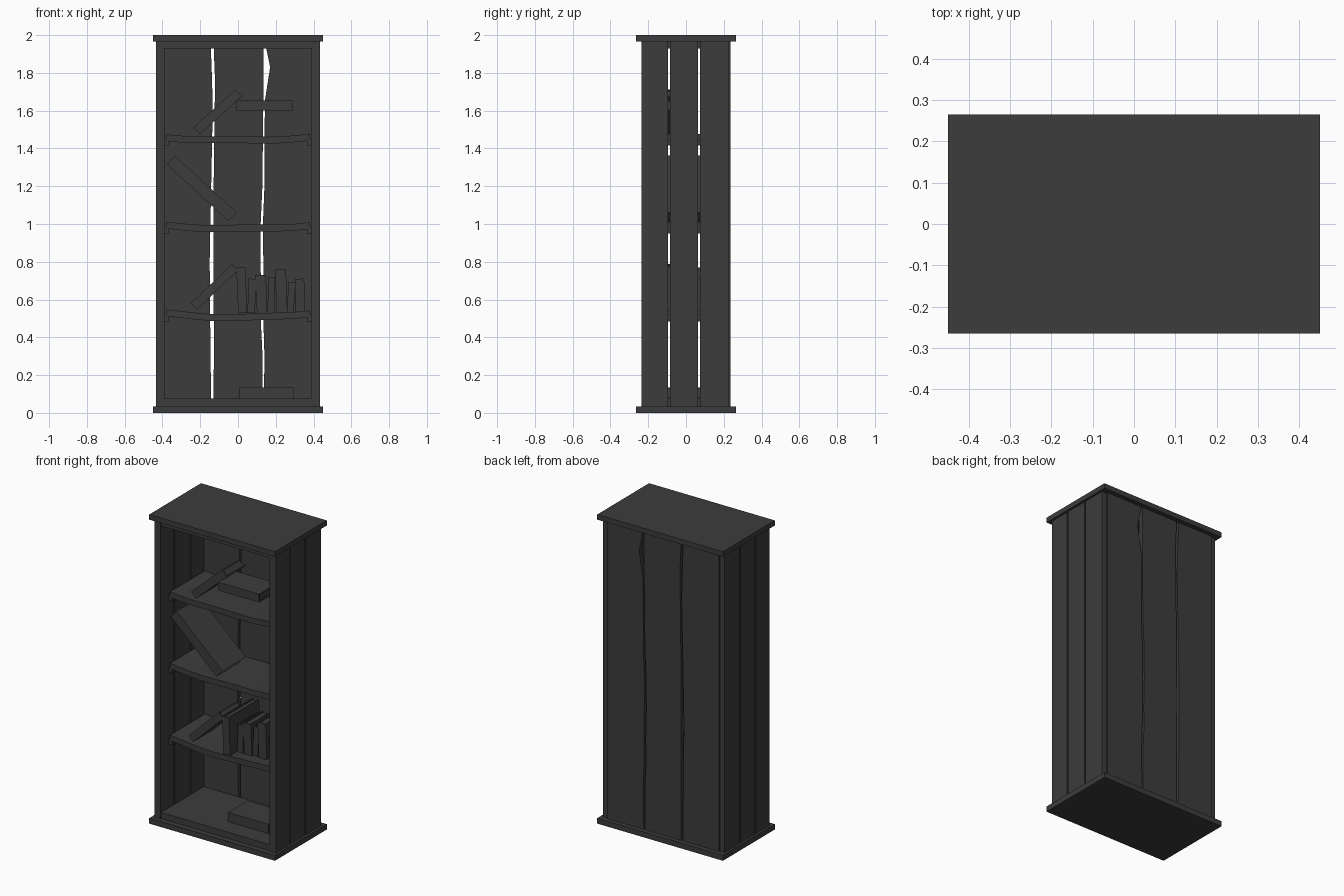
import bpy, bmesh, math
from mathutils import Matrix, Vector

if "Cube" in bpy.data.objects:
    bpy.data.objects.remove(bpy.data.objects["Cube"], do_unlink=True)

charcoal = bpy.data.materials.new("charcoal")
charcoal.use_nodes = True
COLOUR = (0.045, 0.045, 0.045, 1)
charcoal.diffuse_color = COLOUR
charcoal.node_tree.nodes["Principled BSDF"].inputs["Base Color"].default_value = COLOUR


def finish(name, bm):
    bmesh.ops.recalc_face_normals(bm, faces=bm.faces)
    mesh = bpy.data.meshes.new(name)
    bm.to_mesh(mesh)
    bm.free()
    mesh.materials.append(charcoal)
    obj = bpy.data.objects.new(name, mesh)
    bpy.context.collection.objects.link(obj)
    return obj


def add_box(bm, lo, hi):
    lo, hi = Vector(lo), Vector(hi)
    m = Matrix.Translation((lo + hi) / 2) @ Matrix.Diagonal((hi - lo).to_4d())
    bmesh.ops.create_cube(bm, size=1, matrix=m)


def box(name, lo, hi):
    bm = bmesh.new()
    add_box(bm, lo, hi)
    return finish(name, bm)


def prism(name, outline, y0, y1):
    """Extrude an x-z outline along y."""
    bm = bmesh.new()
    face = bm.faces.new([bm.verts.new((x, y0, z)) for x, z in outline])
    out = bmesh.ops.extrude_face_region(bm, geom=[face])["geom"]
    verts = [v for v in out if isinstance(v, bmesh.types.BMVert)]
    bmesh.ops.translate(bm, verts=verts, vec=(0, y1 - y0, 0))
    return finish(name, bm)


def book(name, x, z, thick, length, y0, y1, angle):
    """Hardback centred at x, z; long axis tilted by angle, spine to the front."""
    bm = bmesh.new()
    t, l, c, inset = thick / 2, length / 2, 0.007, 0.008
    add_box(bm, (-l, y0, -t), (l, y1, -t + c))
    add_box(bm, (-l, y0, t - c), (l, y1, t))
    add_box(bm, (-l, y0, -t + c), (l, y0 + c, t - c))
    add_box(bm, (-l + inset, y0 + c, -t + c), (l - inset, y1 - inset, t - c))
    m = Matrix.Translation((x, 0, z)) @ Matrix.Rotation(-math.radians(angle), 4, 'Y')
    bmesh.ops.transform(bm, matrix=m, verts=bm.verts)
    return finish(name, bm)


# Case: overhanging slabs and the inner floor and ceiling
box("base_slab", (-0.45, -0.265, 0), (0.45, 0.265, 0.035))
box("top_slab", (-0.45, -0.265, 1.967), (0.45, 0.265, 2))
box("floor_board", (-0.39, -0.23, 0.035), (0.39, 0.21, 0.075))
box("ceiling_board", (-0.39, -0.23, 1.93), (0.39, 0.21, 1.967))

# Side planks with narrow gaps
for side, s in (("left", 1), ("right", -1)):
    for i, (a, b) in enumerate(((-0.235, -0.095), (-0.086, 0.064), (0.075, 0.226))):
        xs = sorted((s * 0.39, s * 0.435))
        box(f"{side}_side_plank_{i + 1}", (xs[0], a, 0.035), (xs[1], b, 1.967))

# Back planks with worn, uneven edges: (height, gap start, gap end)
gap_a = [(0.035, -.142, -.129), (0.35, -.146, -.128), (0.8, -.150, -.129),
         (1.2, -.142, -.129), (1.6, -.134, -.124), (1.75, -.137, -.121), (1.967, -.145, -.130)]
gap_b = [(0.035, .130, .137), (0.3, .130, .140), (0.5, .120, .134), (0.6, .124, .134),
         (0.8, .119, .134), (1.0, .120, .132), (1.2, .129, .140), (1.65, .134, .142),
         (1.83, .134, .170), (1.967, .134, .142)]
edge_l = [(0.035, 0, -0.40), (1.967, 0, -0.40)]
edge_r = [(0.035, 0.40, 0), (1.967, 0.40, 0)]
for i, (a, b) in enumerate(((edge_l, gap_a), (gap_a, gap_b), (gap_b, edge_r))):
    outline = [(g[2], g[0]) for g in a] + [(g[1], g[0]) for g in reversed(b)]
    prism(f"back_plank_{i + 1}", outline, 0.207, 0.236)

# Sagging shelves resting on cleats
SEGMENTS = 10
for i, (top, sag) in enumerate(((0.545, 0.022), (1.01, 0.016), (1.475, 0.013))):
    upper = []
    for k in range(SEGMENTS + 1):
        u = 2 * k / SEGMENTS - 1
        upper.append((0.382 * u, top - sag * (1 - u * u) + 0.003 * math.sin(5 * u + i)))
    lower = [(x, z - 0.036) for x, z in reversed(upper)]
    prism(f"shelf_{i + 1}", upper + lower, -0.15, 0.207)
    for side, s in (("left", 1), ("right", -1)):
        xs = sorted((s * 0.368, s * 0.392))
        box(f"shelf_{i + 1}_{side}_cleat", (xs[0], -0.15, top - 0.06), (xs[1], 0.2, top - 0.025))

# Lying and leaning books
book("floor_book", 0.15, 0.105, 0.06, 0.29, -0.11, 0.09, 0)
book("upper_flat_book", 0.14, 1.628, 0.053, 0.295, -0.195, -0.01, 0)
book("upper_leaning_book", -0.108, 1.594, 0.05, 0.30, -0.14, 0.05, 42)
book("middle_leaning_book", -0.192, 1.188, 0.063, 0.445, -0.15, 0.09, -42.6)
book("lower_leaning_book", -0.124, 0.668, 0.047, 0.30, -0.15, 0.05, 44)

# Row of standing books: centre x, thickness, top, front, tilt
row = [(0.02, 0.048, 0.77, -0.15, 2.5), (0.073, 0.040, 0.71, -0.08, -2),
       (0.124, 0.055, 0.73, -0.08, 2), (0.176, 0.036, 0.72, -0.07, -1),
       (0.229, 0.058, 0.76, -0.08, 2), (0.281, 0.036, 0.69, -0.06, -2),
       (0.327, 0.050, 0.71, -0.07, 1)]
for i, (x, thick, top, front, tilt) in enumerate(row):
    base = 0.528
    depth = 0.31 if i == 0 else 0.2
    book(f"standing_book_{i + 1}", x, (top + base) / 2, thick, top - base,
         front, front + depth, 90 + tilt)
